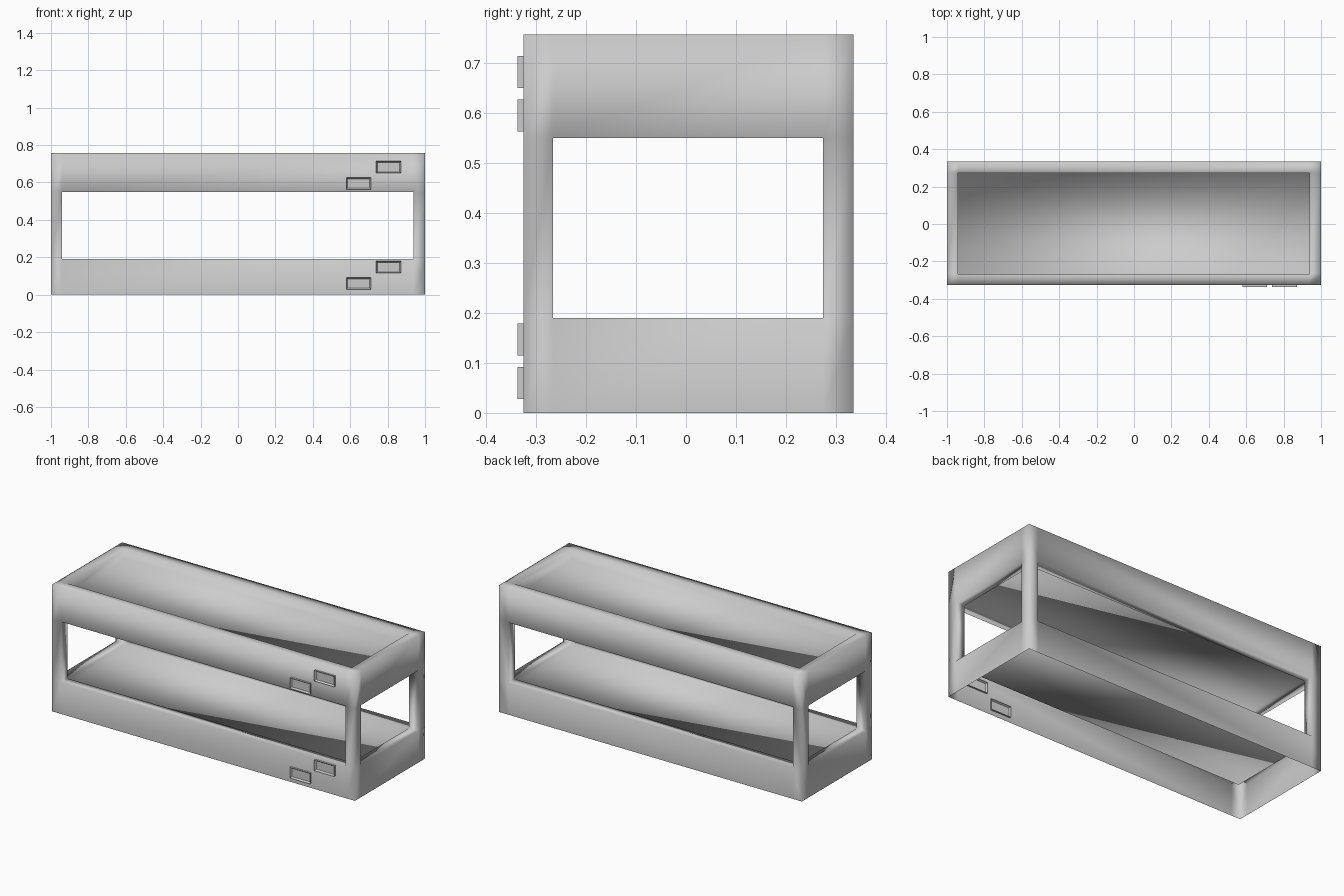
import bpy
import bmesh
from mathutils import Vector

if "Cube" in bpy.data.objects:
    bpy.data.objects.remove(bpy.data.objects["Cube"], do_unlink=True)

grey = bpy.data.materials.new("light grey")
grey.use_nodes = True
grey.diffuse_color = (0.6, 0.6, 0.6, 1)
grey.node_tree.nodes["Principled BSDF"].inputs["Base Color"].default_value = (0.6, 0.6, 0.6, 1)

X = [-1, -0.94, 0.938, 1]
Y = [-0.325, -0.266, 0.274, 0.335]
RIM, SOFFIT, TOP = 0.19, 0.55, 0.757


def quad(bm, points, facing):
    """Add a quad whose normal points along facing."""
    face = bm.faces.new([bm.verts.new(p) for p in points])
    face.normal_update()
    if face.normal.dot(Vector(facing)) < 0:
        face.normal_flip()


def wall(bm, a, b, z0, z1, facing):
    quad(bm, [(*a, z0), (*b, z0), (*b, z1), (*a, z1)], (*facing, 0))


def level(bm, i, j, z, up):
    quad(bm, [(X[i], Y[j], z), (X[i + 1], Y[j], z),
              (X[i + 1], Y[j + 1], z), (X[i], Y[j + 1], z)], (0, 0, up))


def cell_walls(bm, i, j, z0, z1, sign):
    """Four upright sides of one plan cell, facing out or in."""
    x0, x1, y0, y1 = X[i], X[i + 1], Y[j], Y[j + 1]
    wall(bm, (x0, y0), (x1, y0), z0, z1, (0, -sign))
    wall(bm, (x0, y1), (x1, y1), z0, z1, (0, sign))
    wall(bm, (x0, y0), (x0, y1), z0, z1, (-sign, 0))
    wall(bm, (x1, y0), (x1, y1), z0, z1, (sign, 0))


def skirt(bm, bottom, top):
    for n in range(3):
        for j, s in ((0, -1), (3, 1)):
            wall(bm, (X[n], Y[j]), (X[n + 1], Y[j]), bottom, top, (0, s))
            wall(bm, (X[j], Y[n]), (X[j], Y[n + 1]), bottom, top, (s, 0))


def recessed_panel(bm, rim, panel, up, corners):
    """Flat rim around a sunken panel; corners are left out where posts join."""
    for i in range(3):
        for j in range(3):
            corner = i != 1 and j != 1
            if (i, j) != (1, 1) and (corners or not corner):
                level(bm, i, j, rim, up)
    cell_walls(bm, 1, 1, min(rim, panel), max(rim, panel), -1)
    level(bm, 1, 1, panel, up)


def finish(bm, name, smooth):
    bmesh.ops.remove_doubles(bm, verts=bm.verts, dist=0.0005)
    mesh = bpy.data.meshes.new(name)
    bm.to_mesh(mesh)
    bm.free()
    mesh.materials.append(grey)
    for p in mesh.polygons:
        p.use_smooth = smooth
    obj = bpy.data.objects.new(name, mesh)
    bpy.context.collection.objects.link(obj)


body = bmesh.new()
# lower tray, open underneath
skirt(body, 0, RIM)
recessed_panel(body, RIM, 0.16, 1, False)
# corner posts
for i in (0, 2):
    for j in (0, 2):
        cell_walls(body, i, j, RIM, SOFFIT, 1)
# upper tray, closed underneath
skirt(body, SOFFIT, TOP)
recessed_panel(body, SOFFIT, 0.57, -1, False)
recessed_panel(body, TOP, 0.695, 1, True)
finish(body, "stacked_tray_frame", True)


# small rectangular frames on the front
def front_frame(name, x, z):
    bm = bmesh.new()
    bmesh.ops.create_cube(bm, size=1)
    for v in bm.verts:
        v.co = (x + v.co.x * 0.132, -0.326 + v.co.y * 0.022, z + v.co.z * 0.064)
    bm.normal_update()
    ends = [f for f in bm.faces if abs(f.normal.y) > 0.9]
    bmesh.ops.inset_individual(bm, faces=ends, thickness=0.01)
    for f in ends:
        for v in f.verts:
            v.co.y = -0.327
    finish(bm, name, False)


for tier, base in (("lower", 0), ("upper", 0.535)):
    front_frame(tier + "_inner_front_frame", 0.645, base + 0.06)
    front_frame(tier + "_outer_front_frame", 0.805, base + 0.147)
